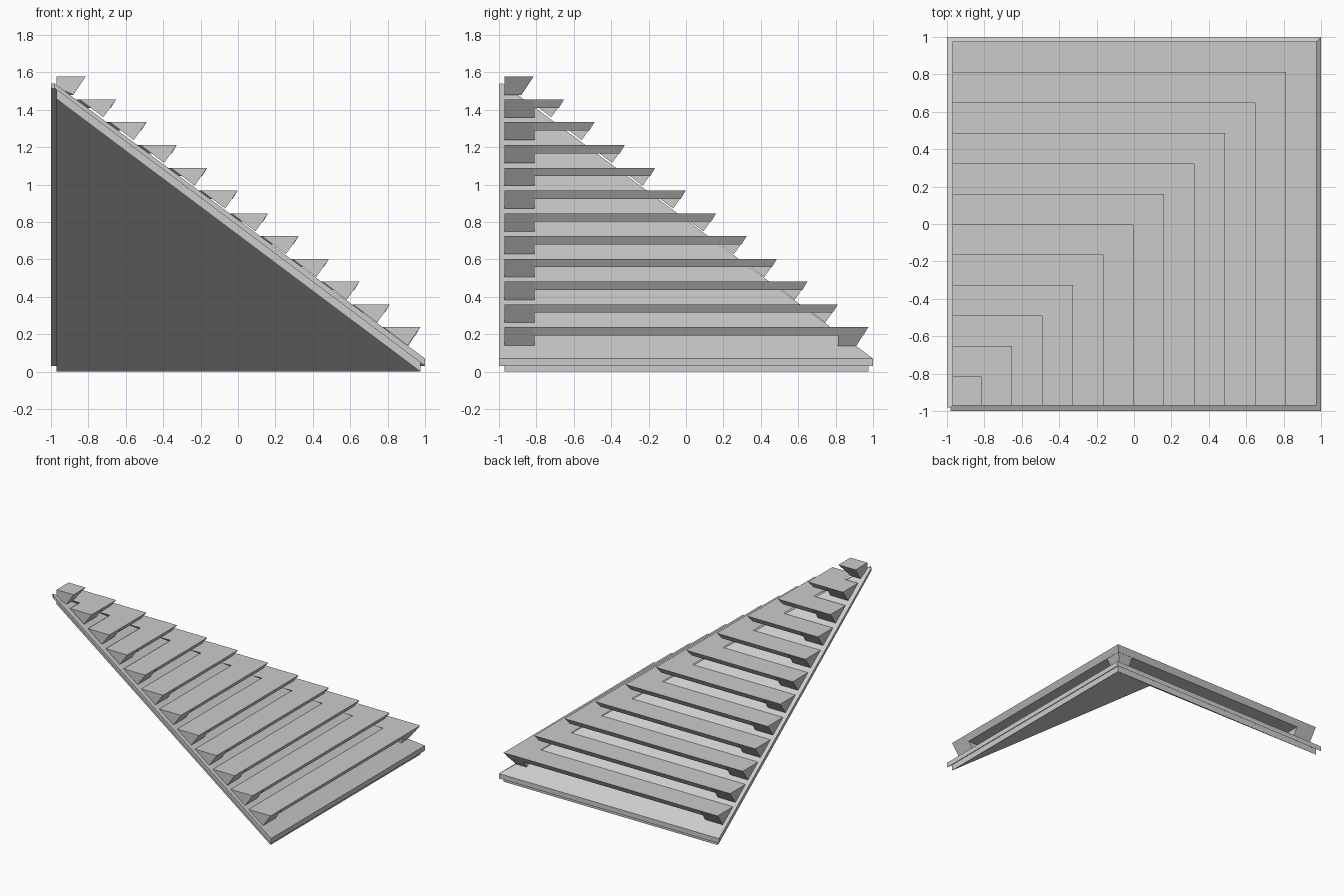
import bpy, bmesh

if "Cube" in bpy.data.objects:
    bpy.data.objects.remove(bpy.data.objects["Cube"])

SLOPE, TOP = 0.75, 0.82          # roof surface: z = TOP - SLOPE * max(x, y)


def roof_z(d, drop=0.0):
    return TOP - drop - SLOPE * d


def roof_d(z):
    return (TOP - z) / SLOPE


def make(name, rings):
    """Skin a closed profile through several rings and cap both ends."""
    bm = bmesh.new()
    loops = [[bm.verts.new(p) for p in ring] for ring in rings]
    n = len(loops[0])
    for a, b in zip(loops, loops[1:]):
        for i in range(n):
            j = (i + 1) % n
            bm.faces.new((a[i], a[j], b[j], b[i]))
    bm.faces.new(loops[0])
    bm.faces.new(loops[-1][::-1])
    bmesh.ops.remove_doubles(bm, verts=bm.verts, dist=0.0005)
    bmesh.ops.recalc_face_normals(bm, faces=bm.faces)
    mesh = bpy.data.meshes.new(name)
    bm.to_mesh(mesh)
    bm.free()
    obj = bpy.data.objects.new(name, mesh)
    bpy.context.collection.objects.link(obj)
    return obj


def hip_sweep(name, profile, start):
    """Sweep a (distance, z) profile along both slopes, mitred on the hip."""
    return make(name, [[(d, start, z) for d, z in profile],
                       [(d, d, z) for d, z in profile],
                       [(start, d, z) for d, z in profile]])


def end_blocks(name, profile, s0, s1):
    """The same block at the cut edge of each slope."""
    make(name + "_right", [[(d, s, z) for d, z in profile] for s in (s0, s1)])
    make(name + "_back", [[(s, d, z) for d, z in profile] for s in (s0, s1)])


# Two-layer open roof shell
hip_sweep("roof_deck", [(-0.97, roof_z(-0.97, 0.09)), (0.975, 0.0),
                        (0.975, roof_z(0.975, 0.04)), (-0.97, roof_z(-0.97, 0.04))], -0.97)
hip_sweep("roof_cover", [(-0.98, roof_z(-0.98, 0.04)), (1.0, 0.03),
                         (1.0, 0.07), (-0.98, roof_z(-0.98, 0.015)), ], -1.0)

# Tile courses: thin slats with full-depth blocks at the cut edges
for i in range(1, 12):
    tip = -0.815 + 0.1627 * i
    z = 1.577 - 0.1217 * i
    hip_sweep(f"slat_{i}", [(roof_d(z), z), (tip, z), (tip - 0.027, z - 0.045),
                            (roof_d(z - 0.045), z - 0.045)], -0.812)
    base = tip - 0.068
    end_blocks(f"edge_block_{i}", [(roof_d(z), z), (tip, z), (base, roof_z(base))],
               -0.97, -0.81)

# Peak block and lowest hip corner block
hip_sweep("peak_block", [(-0.97, 1.577), (-0.815, 1.577), (-0.88, roof_z(-0.88)),
                         (-0.97, 1.52)], -0.97)
hip_sweep("corner_block", [(0.812, 0.238), (0.975, 0.238), (0.91, roof_z(0.91)),
                           (0.83, roof_z(0.91))], 0.812)
